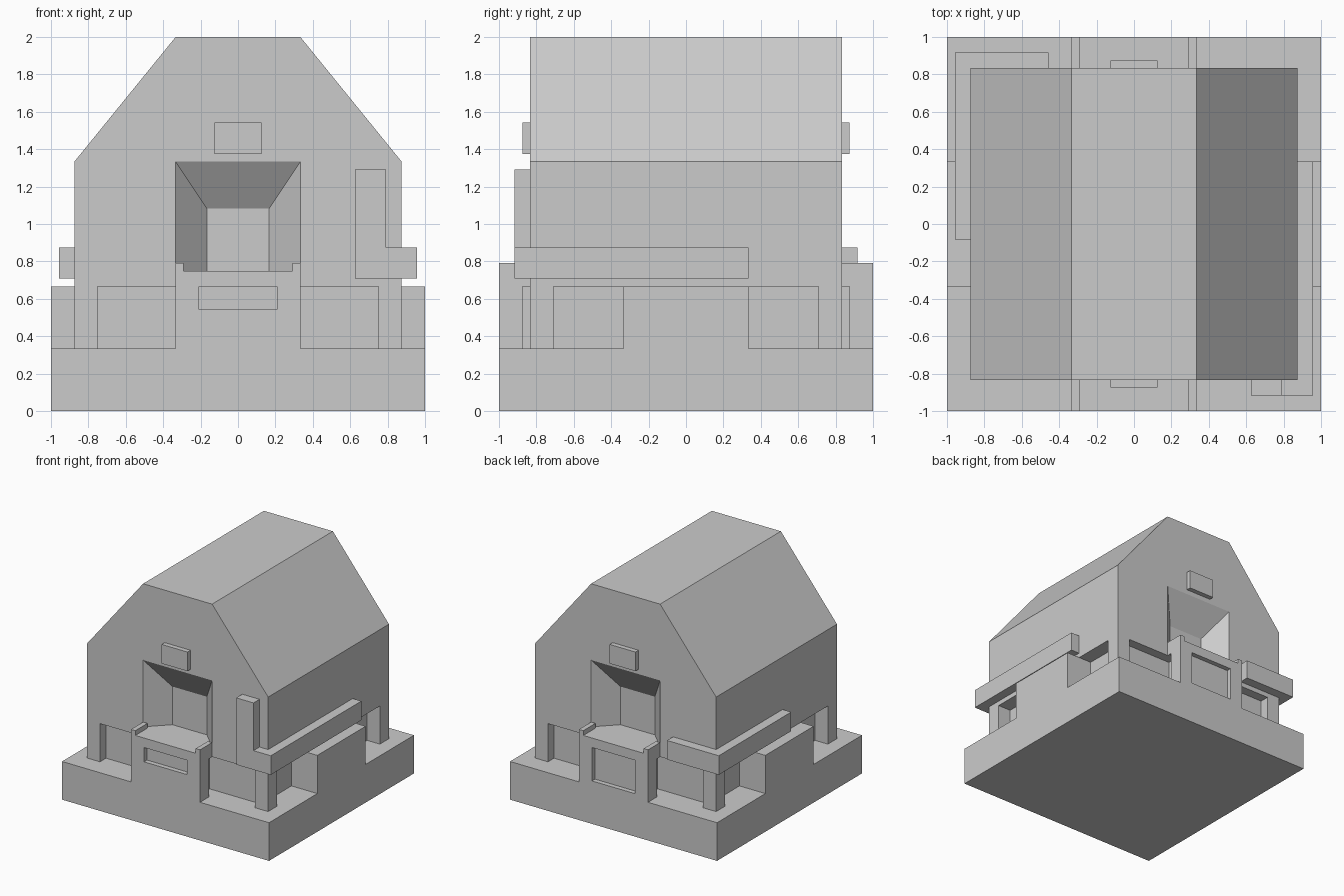
import bpy
import bmesh

U = 1 / 24  # building module

if "Cube" in bpy.data.objects:
    bpy.data.objects.remove(bpy.data.objects["Cube"], do_unlink=True)

stone = bpy.data.materials.new("light_grey")
stone.use_nodes = True
grey = (0.6, 0.6, 0.6, 1)
stone.diffuse_color = grey
stone.node_tree.nodes["Principled BSDF"].inputs["Base Color"].default_value = grey


def loft(name, first, second):
    """Solid between two matching rings of points, given in modules."""
    bm = bmesh.new()
    rings = [[bm.verts.new([c * U for c in p]) for p in ring] for ring in (first, second)]
    n = len(first)
    bm.faces.new(rings[0])
    bm.faces.new(rings[1][::-1])
    for i in range(n):
        j = (i + 1) % n
        bm.faces.new((rings[0][i], rings[1][i], rings[1][j], rings[0][j]))
    bmesh.ops.recalc_face_normals(bm, faces=bm.faces)
    mesh = bpy.data.meshes.new(name)
    bm.to_mesh(mesh)
    bm.free()
    mesh.materials.append(stone)
    obj = bpy.data.objects.new(name, mesh)
    bpy.context.collection.objects.link(obj)
    return obj


def box(name, x, y, z):
    def ring(h):
        return [(x[0], y[0], h), (x[1], y[0], h), (x[1], y[1], h), (x[0], y[1], h)]
    return loft(name, ring(z[0]), ring(z[1]))


def span(a, b, sign):
    return sorted((a * sign, b * sign))


def cut(obj, cutters):
    for c in cutters:
        mod = obj.modifiers.new("cut", "BOOLEAN")
        mod.operation = "DIFFERENCE"
        mod.solver = "EXACT"
        mod.object = c
    deps = bpy.context.evaluated_depsgraph_get()
    mesh = bpy.data.meshes.new_from_object(obj.evaluated_get(deps))
    obj.modifiers.clear()
    obj.data = mesh
    for c in cutters:
        bpy.data.objects.remove(c, do_unlink=True)


# Base slab and recessed lower walls
box("base_slab", (-24, 24), (-24, 24), (0, 8))
box("lower_core", (-18, 18), (-18, 18), (8, 16))

# Main hall with sloped roof and a splayed niche at each end
outline = [(-21, 16), (21, 16), (21, 32), (8, 48), (-8, 48), (-21, 32)]
hall = loft("hall_and_roof", [(x, -20, z) for x, z in outline], [(x, 20, z) for x, z in outline])


def niche_ring(half, y, top):
    return [(-half, y, 18), (half, y, 18), (half, y, top), (-half, y, top)]


cut(hall, [loft("niche_cutter", niche_ring(9, 21 * s, 33.5), niche_ring(4, 16 * s, 26))
           for s in (-1, 1)])

# Porches, rails and plaques at front and back
for end, s, sill in (("front", -1, 13), ("back", 1, 9)):
    porch = box(end + "_porch", (-8, 8), span(20, 24, s), (8, 18))
    cutters = [box("panel_cutter", (-5, 5), span(23, 25, s), (sill, 16))]
    for side in (-1, 1):
        cutters.append(box("notch_cutter", span(6, 9, side), span(19, 21, s), (7, 16)))
    cut(porch, cutters)
    box(end + "_porch_support", (-6, 6), span(18, 20, s), (8, 16))
    for label, side in (("right", -1), ("left", 1)):
        box(f"{end}_{label}_rail", span(7, 8, side), span(20, 24, s), (18, 19))
        box(f"{end}_{label}_leg", span(18, 21, side), span(17, 20, s), (8, 16))
    box(end + "_plaque", (-3, 3), span(20, 21, s), (33, 37))

# Blocks in the middle of each side
for label, side in (("right", -1), ("left", 1)):
    box(label + "_side_block", span(18, 24, side), (-8, 8), (8, 16))

# Wrap-around bars on two opposite corners, one with an upright
box("left_side_bar", (21, 23), (-22, 8), (17, 21))
box("front_bar", (15, 21), (-22, -20), (17, 21))
box("front_upright", (15, 19), (-22, -20), (21, 31))
box("right_side_bar", (-23, -21), (-2, 22), (17, 21))
box("back_bar", (-21, -11), (20, 22), (17, 21))
